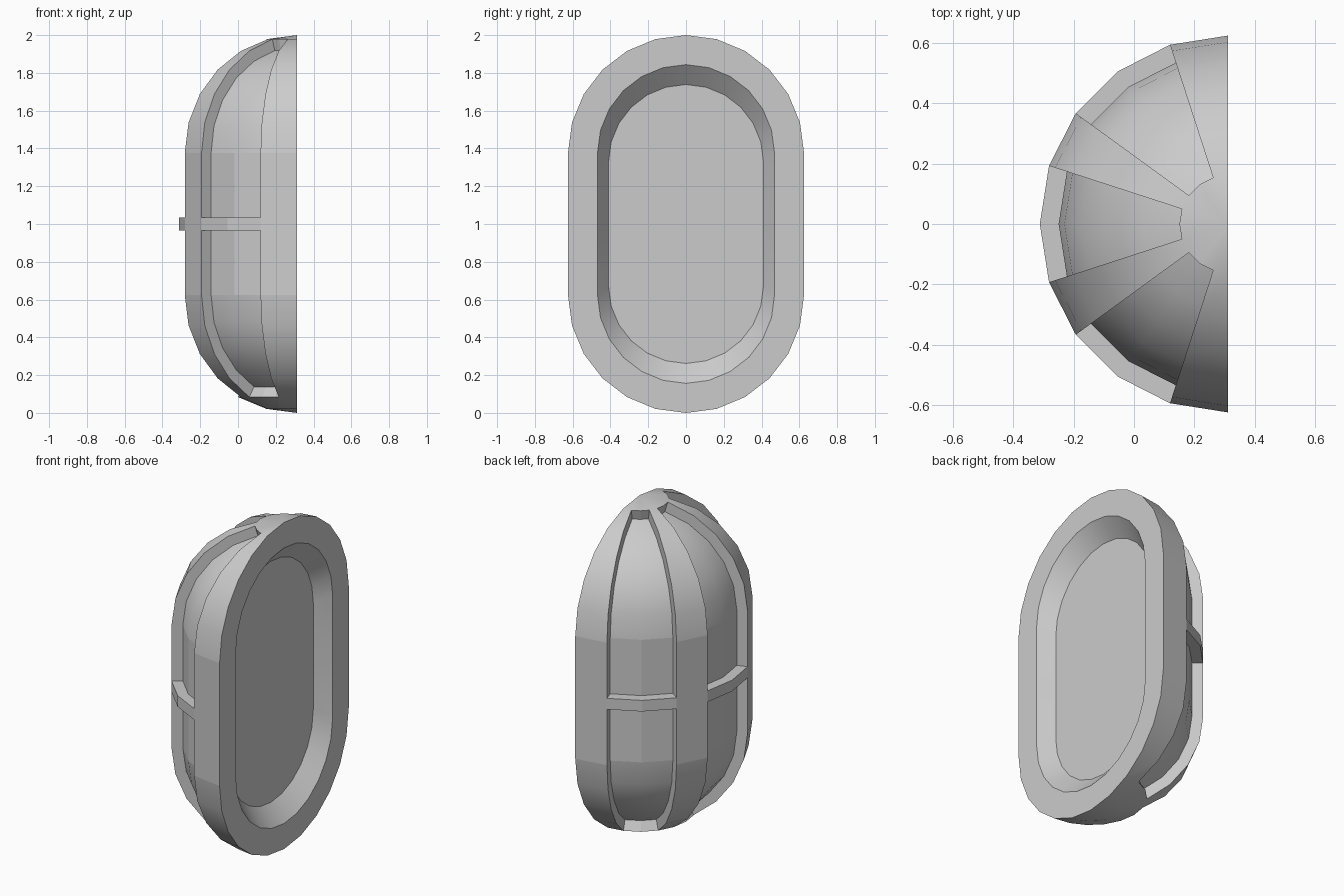
import bpy, bmesh
from math import sin, cos, radians
from mathutils import Vector

default = bpy.data.objects.get("Cube")
if default:
    bpy.data.objects.remove(default, do_unlink=True)

FACE_X, RADIUS = 0.3125, 0.625
LOW, HIGH, BAR = 0.625, 1.375, 0.034
SEGMENTS = 10

grey = bpy.data.materials.new("plain grey")
grey.use_nodes = True
colour = (0.6, 0.6, 0.6, 1)
grey.diffuse_color = colour
grey.node_tree.nodes["Principled BSDF"].inputs["Base Color"].default_value = colour


def axis_point(p):
    """Nearest point of the capsule's core line."""
    return Vector((FACE_X, 0, min(max(p.z, LOW), HIGH)))


def sink(bm, faces, move):
    """Extrude a face region and place its new vertices with a rule."""
    geom = bmesh.ops.extrude_face_region(bm, geom=faces)["geom"]
    old = [f for f in faces if f.is_valid]
    if old:
        bmesh.ops.delete(bm, geom=old, context="FACES_ONLY")
    for v in geom:
        if isinstance(v, bmesh.types.BMVert):
            v.co = move(v.co)
    return [f for f in geom if isinstance(f, bmesh.types.BMFace)]


# Rows of the half capsule: lower dome, crossbar band, upper dome
rows = [(LOW + RADIUS * sin(radians(a)), RADIUS * cos(radians(a))) for a in range(-90, 1, 15)]
rows += [(1 - BAR, RADIUS), (1 + BAR, RADIUS)]
rows += [(HIGH + RADIUS * sin(radians(a)), RADIUS * cos(radians(a))) for a in range(0, 91, 15)]

bm = bmesh.new()
grid = [[bm.verts.new((FACE_X - r * sin(radians(18 * i)), r * cos(radians(18 * i)), z))
         for i in range(SEGMENTS + 1)] for z, r in rows]
last = len(rows) - 2
bar_row = 7
panel_faces = []
skin = []
for j in range(len(rows) - 1):
    for i in range(SEGMENTS):
        f = bm.faces.new((grid[j][i], grid[j][i + 1], grid[j + 1][i + 1], grid[j + 1][i]))
        skin.append(f)
        # Panels sit between the ribs, and stop short of both poles
        if i % 3 and 2 <= j < last and j != bar_row:
            panel_faces.append(f)

# Recessed panels, leaving ribs and crossbars standing
panels = sink(bm, panel_faces, lambda p: axis_point(p).lerp(p, 0.9))
smooth = [f for f in skin if f.is_valid] + panels
for f in smooth:
    z = f.calc_center_median().z
    f.smooth = z > HIGH or z < LOW
bmesh.ops.remove_doubles(bm, verts=bm.verts, dist=1e-4)

# Flat side with a sloped, shallow cavity
border = [e for e in bm.edges if e.is_boundary]
cap = bmesh.ops.contextual_create(bm, geom=border)["faces"]
opening = sink(bm, cap, lambda p: axis_point(p).lerp(p, 0.75))
middle = Vector((FACE_X, 0, 1))
sink(bm, opening, lambda p: middle.lerp(p, 0.875) - Vector((0.09, 0, 0)))

bmesh.ops.recalc_face_normals(bm, faces=bm.faces)
for e in bm.edges:
    e.smooth = e.calc_face_angle(0) < radians(30)

mesh = bpy.data.meshes.new("housing")
bm.to_mesh(mesh)
bm.free()
mesh.materials.append(grey)
housing = bpy.data.objects.new("housing", mesh)
bpy.context.collection.objects.link(housing)
